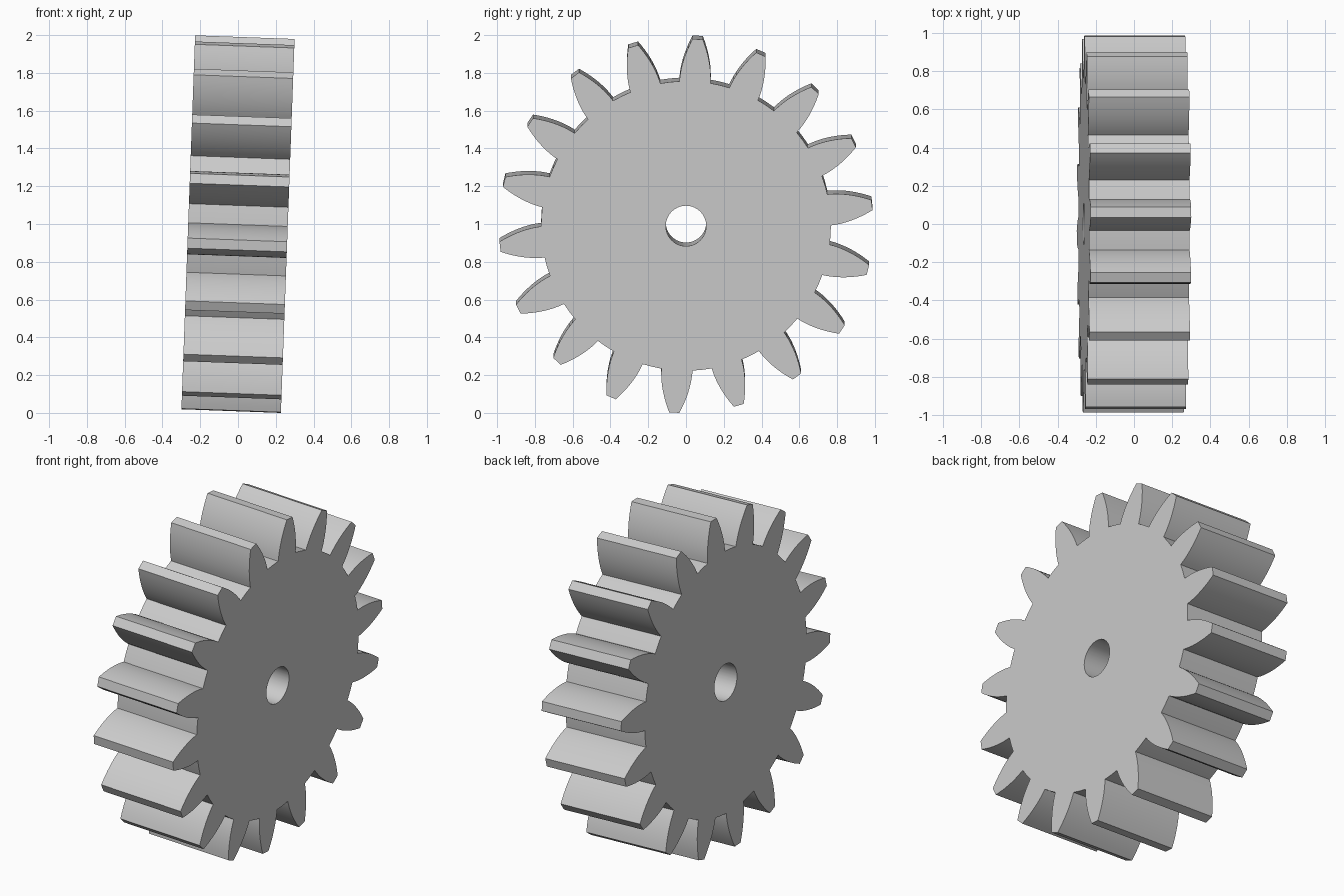
import bpy, bmesh, math
from mathutils import Matrix

cube = bpy.data.objects.get("Cube")
if cube:
    bpy.data.objects.remove(cube, do_unlink=True)

TEETH = 18
ROOT, TIP, BORE = 0.767, 0.991, 0.107
HALF_WIDTH = 0.2635
PHASE = math.radians(3.6)
TILT = math.radians(2.1)
STEPS = 9
PITCH = 2 * math.pi / TEETH


def half_angle(t):
    """Angular half thickness of a tooth, t = 0 at the root and 1 at the tip."""
    return (0.083 - 0.056 * t ** 1.9) / (ROOT + (TIP - ROOT) * t)


# Outline of the gear as (radius, angle) pairs
outline = []
for i in range(TEETH):
    centre = PHASE + i * PITCH
    flank = [(ROOT + (TIP - ROOT) * k / STEPS, half_angle(k / STEPS)) for k in range(STEPS + 1)]
    outline += [(r, centre - h) for r, h in flank]
    outline += [(r, centre + h) for r, h in reversed(flank)]
    outline.append((ROOT, centre + PITCH / 2))

# Four matching loops: outer and bore, on each side
bm = bmesh.new()


def loop(x, points):
    return [bm.verts.new((x, r * math.sin(a), r * math.cos(a))) for r, a in points]


bore = [(BORE, a) for r, a in outline]
loops = [loop(-HALF_WIDTH, outline), loop(HALF_WIDTH, outline),
         loop(HALF_WIDTH, bore), loop(-HALF_WIDTH, bore)]

# Teeth surface, side face, bore wall, side face
count = len(outline)
for a, b in zip(loops, loops[1:] + loops[:1]):
    for i in range(count):
        j = (i + 1) % count
        bm.faces.new((a[i], a[j], b[j], b[i]))
bmesh.ops.recalc_face_normals(bm, faces=bm.faces)

# Slight lean of the axle, then lift onto the ground
bm.transform(Matrix.Rotation(TILT, 4, 'Y'))
lowest = min(v.co.z for v in bm.verts)
bm.transform(Matrix.Translation((0, 0, -lowest)))

mesh = bpy.data.meshes.new("spur_gear")
bm.to_mesh(mesh)
bm.free()
gear = bpy.data.objects.new("spur_gear", mesh)
bpy.context.collection.objects.link(gear)

# Plain grey metal
grey = bpy.data.materials.new("light_grey")
grey.use_nodes = True
colour = (0.6, 0.6, 0.6, 1)
grey.diffuse_color = colour
grey.node_tree.nodes["Principled BSDF"].inputs["Base Color"].default_value = colour
mesh.materials.append(grey)

# Smooth flanks and bore, crisp corners
bpy.ops.object.select_all(action='DESELECT')
gear.select_set(True)
bpy.context.view_layer.objects.active = gear
bpy.ops.object.shade_smooth_by_angle(angle=math.radians(30))
